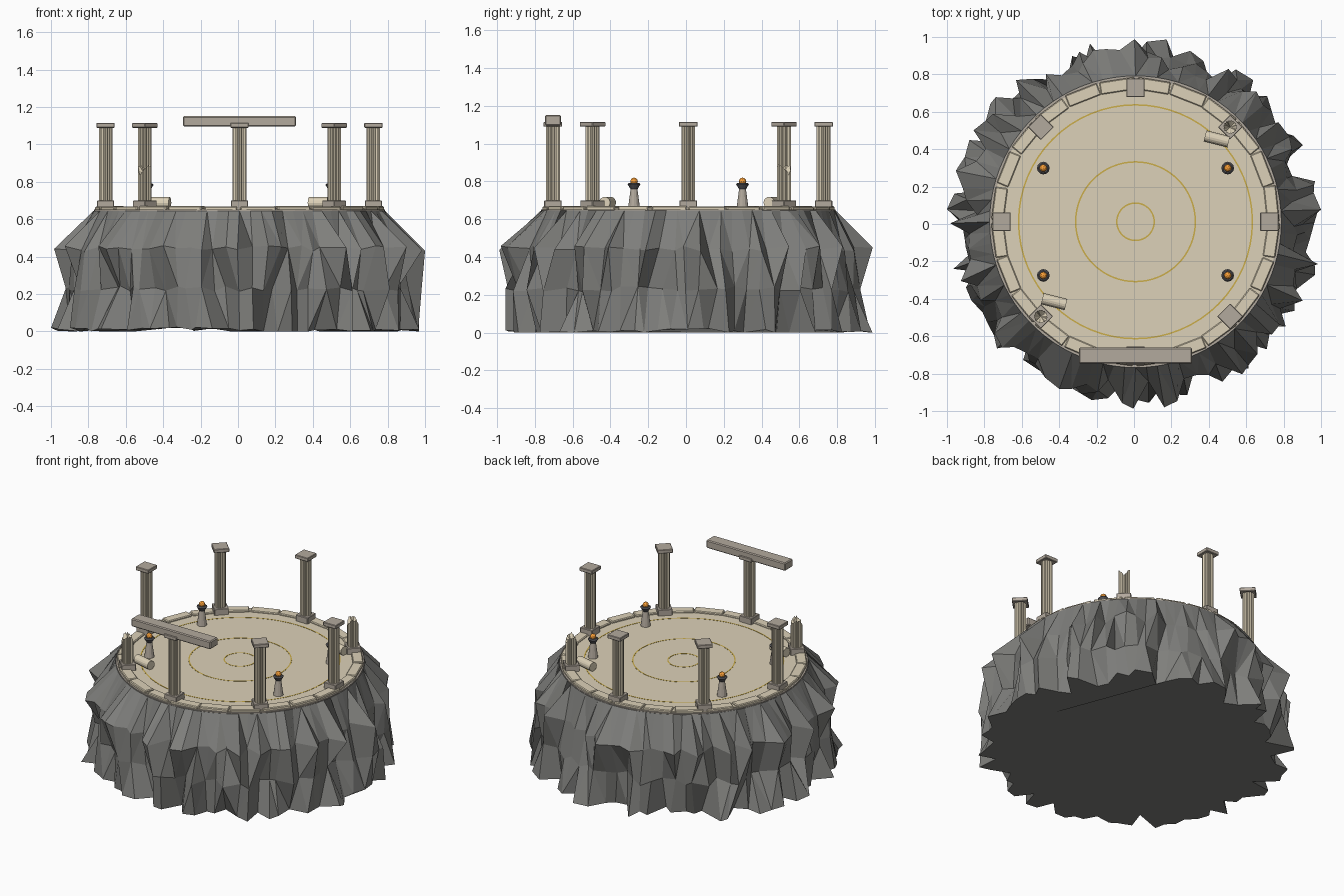
import bpy, bmesh, math, random
from mathutils import Matrix, Vector

if "Cube" in bpy.data.objects:
    bpy.data.objects.remove(bpy.data.objects["Cube"])

random.seed(5)
CX, CY, TAU = 0.008, 0.012, math.tau


def material(name, rgb):
    m = bpy.data.materials.new(name)
    m.diffuse_color = (*rgb, 1)
    m.use_nodes = True
    m.node_tree.nodes["Principled BSDF"].inputs["Base Color"].default_value = m.diffuse_color
    return m


ROCK = material("rock", (0.21, 0.21, 0.2))
FLOOR = material("pale_stone", (0.72, 0.64, 0.48))
STONE = material("trim_stone", (0.45, 0.4, 0.34))
GOLD = material("gold", (0.6, 0.42, 0.07))
IRON = material("iron", (0.09, 0.09, 0.1))
FIRE = material("fire", (0.95, 0.35, 0.04))


def add(name, bm, mat, loc=(0, 0, 0), rot=(0, 0, 0)):
    bmesh.ops.recalc_face_normals(bm, faces=bm.faces)
    me = bpy.data.meshes.new(name)
    bm.to_mesh(me)
    bm.free()
    me.materials.append(mat)
    ob = bpy.data.objects.new(name, me)
    bpy.context.collection.objects.link(ob)
    ob.location, ob.rotation_euler = loc, rot
    return ob


def loft(rings, close=False):
    """Skin a list of point rings; cap the ends, or join last to first."""
    bm = bmesh.new()
    vs = [[bm.verts.new(p) for p in r] for r in rings]
    n = len(vs[0])
    pairs = list(zip(vs, vs[1:])) + ([(vs[-1], vs[0])] if close else [])
    for a, b in pairs:
        for i in range(n):
            j = (i + 1) % n
            bm.faces.new((a[i], a[j], b[j], b[i]))
    if not close:
        bm.faces.new(vs[0][::-1])
        bm.faces.new(vs[-1])
    return bm


def circle(r, z, n):
    return [(r * math.cos(TAU * i / n), r * math.sin(TAU * i / n), z) for i in range(n)]


def turned(name, profile, n, mat, loc, rot=(0, 0, 0), close=False):
    return add(name, loft([circle(r, z, n) for r, z in profile], close), mat, loc, rot)


def box(name, size, mat, loc, rz=0, bevel=0.003):
    bm = bmesh.new()
    bmesh.ops.create_cube(bm, size=1, matrix=Matrix.Diagonal((*size, 1)))
    bmesh.ops.bevel(bm, geom=bm.edges[:], offset=bevel, segments=1, affect='EDGES')
    return add(name, bm, mat, loc, (0, 0, rz))


# jagged rock base
N = 84
rows = []
for z, lo, hi, dz in ((0.02, 0.8, 0.985, 0.016), (0.23, 0.81, 0.96, 0.016),
                      (0.445, 0.82, 0.985, 0.016)):
    ring = []
    for i in range(N):
        a = TAU * (i + random.uniform(-0.3, 0.3)) / N
        r = random.uniform(lo, hi)
        ring.append(Vector((r * math.cos(a), r * math.sin(a), z + random.uniform(-dz, dz))))
    rows.append(ring)
for p in rows[0]:
    p.z = max(0, p.z - 0.012)
flat = [p for r in rows for p in r]
for k, half in ((0, 1.0), (1, 0.988)):
    low, high = min(p[k] for p in flat), max(p[k] for p in flat)
    for p in flat:
        p[k] = (p[k] - (low + high) / 2) * 2 * half / (high - low)
rows.append([Vector(p) + Vector((CX, CY, 0)) for p in circle(0.78, 0.645, N)])
bm = loft(rows)
bmesh.ops.triangulate(bm, faces=[f for f in bm.faces if len(f.verts) == 4 and random.random() < 0.6])
add("rock_base", bm, ROCK)

# arena floor and inlaid gold rings
turned("floor_edge", [(0.778, 0.62), (0.778, 0.652)], 64, STONE, (CX, CY, 0))
turned("arena_floor", [(0.765, 0.63), (0.765, 0.658)], 64, FLOOR, (CX, CY, 0))
for r in (0.1, 0.32, 0.625):
    turned("gold_ring", [(r - 0.004, 0.655), (r + 0.004, 0.655), (r + 0.004, 0.6592),
                         (r - 0.004, 0.6592)], 64, GOLD, (CX, CY, 0), close=True)

# rim of separate stone blocks
for i in range(24):
    a = TAU * (i + 0.5) / 24
    box("rim_block", (0.066, random.uniform(0.17, 0.195), 0.03), FLOOR,
        (CX + 0.733 * math.cos(a), CY + 0.733 * math.sin(a), 0.652 + random.uniform(0, 0.004)),
        a + random.uniform(-0.03, 0.03), 0.005)


def fluted(z, n=32):
    return [((0.037 if i % 2 else 0.032) * math.cos(TAU * i / n),
             (0.037 if i % 2 else 0.032) * math.sin(TAU * i / n), z) for i in range(n)]


# eight columns, two of them broken
for k in range(8):
    a = TAU * k / 8
    x, y = CX + 0.716 * math.cos(a), CY + 0.716 * math.sin(a)
    box("column_base", (0.092, 0.092, 0.045), STONE, (x, y, 0.6775), a)
    if k in (1, 5):
        # two prongs left standing around a notch
        top = [(px, py, 0.835 + 0.055 * abs(py) / 0.037 + random.uniform(-0.006, 0.006))
               for px, py, _ in fluted(0)]
        bm = loft([fluted(0.69), top])
        cap = max(bm.faces, key=lambda f: f.calc_center_median().z)
        mid = bmesh.ops.poke(bm, faces=[cap])["verts"][0]
        mid.co.z = 0.84
        add("broken_shaft", bm, FLOOR, (x, y, 0), (0, 0, a))
    else:
        add("column_shaft", loft([fluted(0.69), fluted(1.095)]), FLOOR, (x, y, 0), (0, 0, a))
        box("column_cap", (0.098, 0.098, 0.026), STONE, (x, y, 1.102), a)

# lintel resting on the front column
box("lintel", (0.605, 0.085, 0.055), STONE, (CX, CY - 0.716, 1.1235), 0, 0.006)

# fallen column drums
for x, y in ((0.443, 0.455), (-0.427, -0.415)):
    turned("fallen_drum", [(0.03, -0.065), (0.03, 0.065)], 16, FLOOR,
           (x, y, 0.688), (0, math.pi / 2, math.radians(-14)))

# four braziers with glowing orbs
for sx in (-1, 1):
    for sy in (-1, 1):
        p = (CX + sx * 0.493, CY + sy * 0.287, 0)
        turned("brazier_stand", [(0.032, 0.655), (0.018, 0.76)], 12, STONE, p)
        turned("brazier_bowl", [(0.018, 0.758), (0.034, 0.785), (0.026, 0.792)], 12, IRON, p)
        bm = bmesh.new()
        bmesh.ops.create_icosphere(bm, subdivisions=2, radius=0.02)
        add("brazier_flame", bm, FIRE, (p[0], p[1], 0.8))
